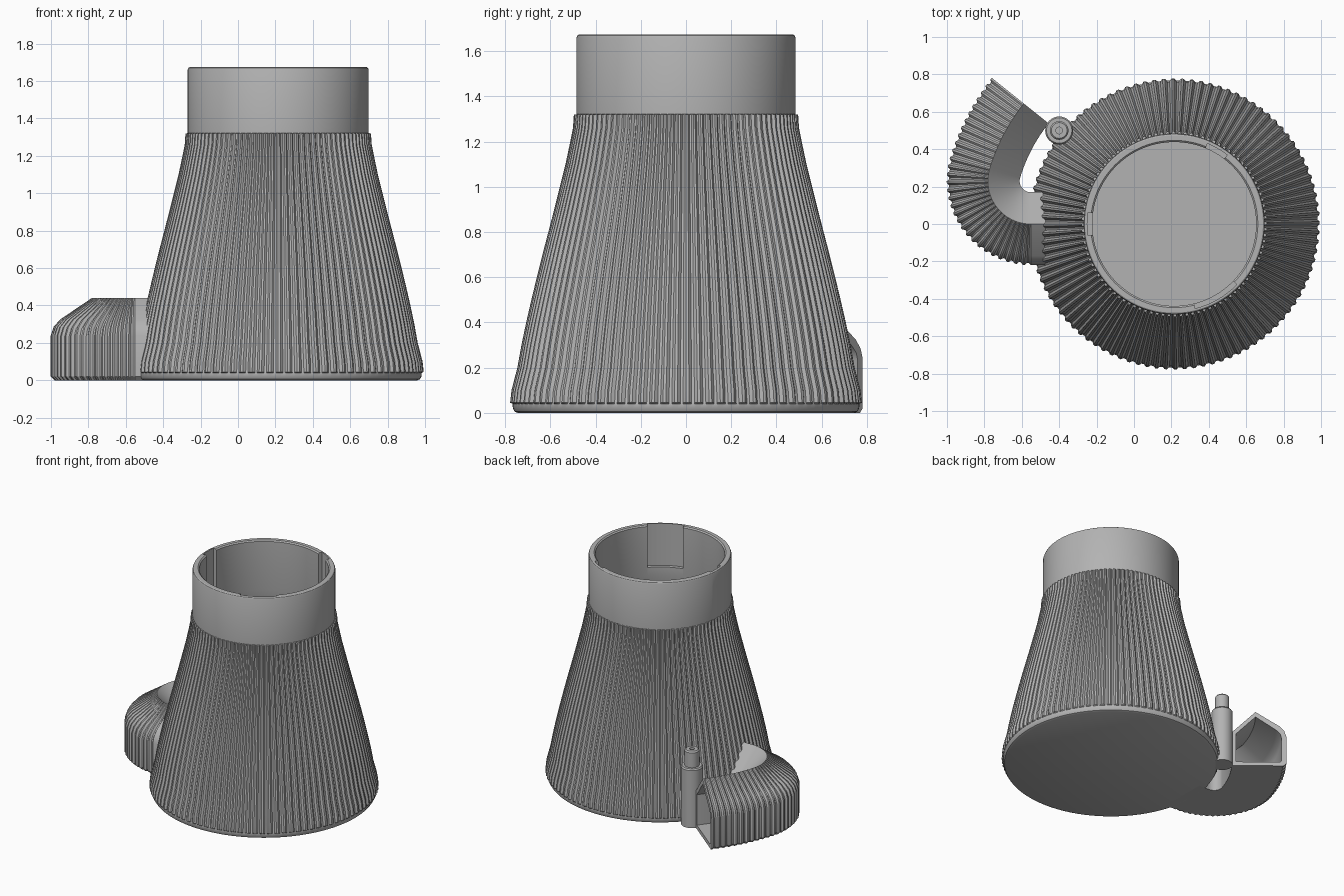
import bpy, bmesh, math
from mathutils import Vector

cube = bpy.data.objects.get("Cube")
if cube:
    bpy.data.objects.remove(cube, do_unlink=True)

CX = 0.215          # axis of the round body
RIBS = 96           # ribs around the body

grey = bpy.data.materials.new("plain grey")
grey.use_nodes = True
grey.diffuse_color = (0.45, 0.45, 0.45, 1)
grey.node_tree.nodes["Principled BSDF"].inputs["Base Color"].default_value = (0.45, 0.45, 0.45, 1)


def finish(bm, name, smooth=True):
    bmesh.ops.recalc_face_normals(bm, faces=bm.faces[:])
    mesh = bpy.data.meshes.new(name)
    bm.to_mesh(mesh)
    bm.free()
    mesh.materials.append(grey)
    ob = bpy.data.objects.new(name, mesh)
    bpy.context.collection.objects.link(ob)
    if smooth:
        bpy.ops.object.select_all(action="DESELECT")
        ob.select_set(True)
        bpy.context.view_layer.objects.active = ob
        bpy.ops.object.shade_smooth_by_angle(angle=math.radians(32))
    return ob


def bridge(bm, a, b):
    n = len(a)
    for i in range(n):
        bm.faces.new((a[i], a[(i + 1) % n], b[(i + 1) % n], b[i]))


def lathe(name, profile, cx, cy, count, rib_depth=0.0):
    """Spin (radius, height, ribbed) rows; both ends are capped."""
    bm = bmesh.new()
    rings = []
    for r, z, ribbed in profile:
        ring = []
        for j in range(count):
            a = 2 * math.pi * j / count
            rr = r - rib_depth if ribbed and j % 4 > 1 else r
            ring.append(bm.verts.new((cx + rr * math.cos(a), cy + rr * math.sin(a), z)))
        rings.append(ring)
    for a, b in zip(rings, rings[1:]):
        bridge(bm, a, b)
    bm.faces.new(rings[0])
    bm.faces.new(rings[-1])
    return finish(bm, name)


def prism(name, points, shift):
    """Extrude a flat outline along a vector; used for cutters."""
    bm = bmesh.new()
    low = [bm.verts.new(p) for p in points]
    high = [bm.verts.new(Vector(p) + Vector(shift)) for p in points]
    bridge(bm, low, high)
    bm.faces.new(low)
    bm.faces.new(high)
    return finish(bm, name, smooth=False)


# Flared body: rounded foot, ribbed flank, plain neck, hollow inside
foot = [(0.745, 0, 0), (0.758, 0.006, 0), (0.766, 0.02, 0), (0.767, 0.04, 0)]
flank = [(0.778, 0.045), (0.772, 0.1), (0.746, 0.2), (0.728, 0.3), (0.707, 0.4),
         (0.684, 0.5), (0.66, 0.6), (0.635, 0.7), (0.609, 0.8), (0.583, 0.9),
         (0.558, 1.0), (0.533, 1.1), (0.512, 1.2), (0.5, 1.26), (0.496, 1.32)]
neck = [(0.484, 1.321, 0), (0.484, 1.66, 0), (0.48, 1.67, 0), (0.474, 1.674, 0),
        (0.447, 1.674, 0), (0.438, 1.666, 0), (0.438, 1.3, 0)]
cavity = [(r - 0.055, z, 0) for r, z in reversed(flank[1:-2])]
body = lathe("flared_body", foot + [(r, z, 1) for r, z in flank] + neck + cavity,
             CX, 0, RIBS * 4, rib_depth=0.013)


def cut(cutter):
    cutter.hide_render = True
    cutter.hide_viewport = True
    mod = body.modifiers.new(cutter.name, "BOOLEAN")
    mod.operation = "DIFFERENCE"
    mod.solver = "EXACT"
    mod.object = cutter


# Three locking slots inside the neck
for i, (mid, half) in enumerate(((60, 7.5), (180, 7.5), (300, 16))):
    angles = [math.radians(mid + half * k / 4) for k in range(-4, 5)]
    arc = [(CX + 0.465 * math.cos(a), 0.465 * math.sin(a), 1.36) for a in angles]
    arc += [(CX + 0.4 * math.cos(a), 0.4 * math.sin(a), 1.36) for a in reversed(angles)]
    cut(prism(f"slot_cutter_{i + 1}", arc, (0, 0, 0.4)))

# Shallow arrow recess on the right of the neck
half_arrow = [(0.025, 1.4), (0.025, 1.53), (0.065, 1.53), (0, 1.61)]
outline = half_arrow + [(-y, z) for y, z in reversed(half_arrow[:-1])]
cut(prism("arrow_cutter", [(CX - 0.55, y, z) for y, z in outline], (0.076, 0, 0)))

# Curved side duct: house-shaped section swept round the body, ribbed on its outer side
INNER_SIDE = [(0, 0.44), (-0.17, 0.27), (-0.17, 0)]
ridge = INNER_SIDE + [(0.2, 0), (0.22, 0.02), (0.22, 0.24), (0.205, 0.285), (0.17, 0.325)]
groove = INNER_SIDE + [(0.19, 0), (0.208, 0.02), (0.208, 0.235), (0.195, 0.275), (0.16, 0.313)]
bore = [(0, 0.4), (-0.14, 0.258), (-0.14, 0.03), (0.175, 0.03), (0.185, 0.04),
        (0.185, 0.23), (0.175, 0.265), (0.145, 0.295)]

START, BEND = math.radians(141.3), math.radians(163.3)
centre = Vector((CX + 0.8 * math.cos(BEND), 0.8 * math.sin(BEND), 0))
stations = []       # crest point, outward direction


def add_arc(origin, radius, a0, a1, steps):
    for k in range(steps):
        a = a0 + (a1 - a0) * k / steps
        d = Vector((math.cos(a), math.sin(a), 0))
        stations.append((origin + d * radius, d))


add_arc(Vector((CX, 0, 0)), 1.03, START, BEND, 44)
add_arc(centre, 0.23, BEND, math.radians(270), 76)
down = Vector((0, -1, 0))
stations += [(centre + down * 0.23, down), (centre + Vector((0.085, -0.23, 0)), down)]

bm = bmesh.new()
shells, bores = [], []
for i, (p, d) in enumerate(stations):
    section = groove if i % 4 > 1 and i < 120 else ridge
    shells.append([bm.verts.new(p + d * o + Vector((0, 0, z))) for o, z in section])
    bores.append([bm.verts.new(p + d * o + Vector((0, 0, z))) for o, z in bore])
for loops in (shells, bores):
    for a, b in zip(loops, loops[1:]):
        bridge(bm, a, b)
for end in (0, -1):
    bridge(bm, shells[end], bores[end])
finish(bm, "side_duct")

# Stepped pin between the body and the duct mouth
lathe("hinge_pin", [(0.075, 0, 0), (0.075, 0.43, 0), (0.068, 0.44, 0), (0.05, 0.44, 0),
                    (0.05, 0.55, 0), (0.042, 0.56, 0), (0.018, 0.56, 0), (0.018, 0.5, 0)],
      -0.4, 0.5, 32)
